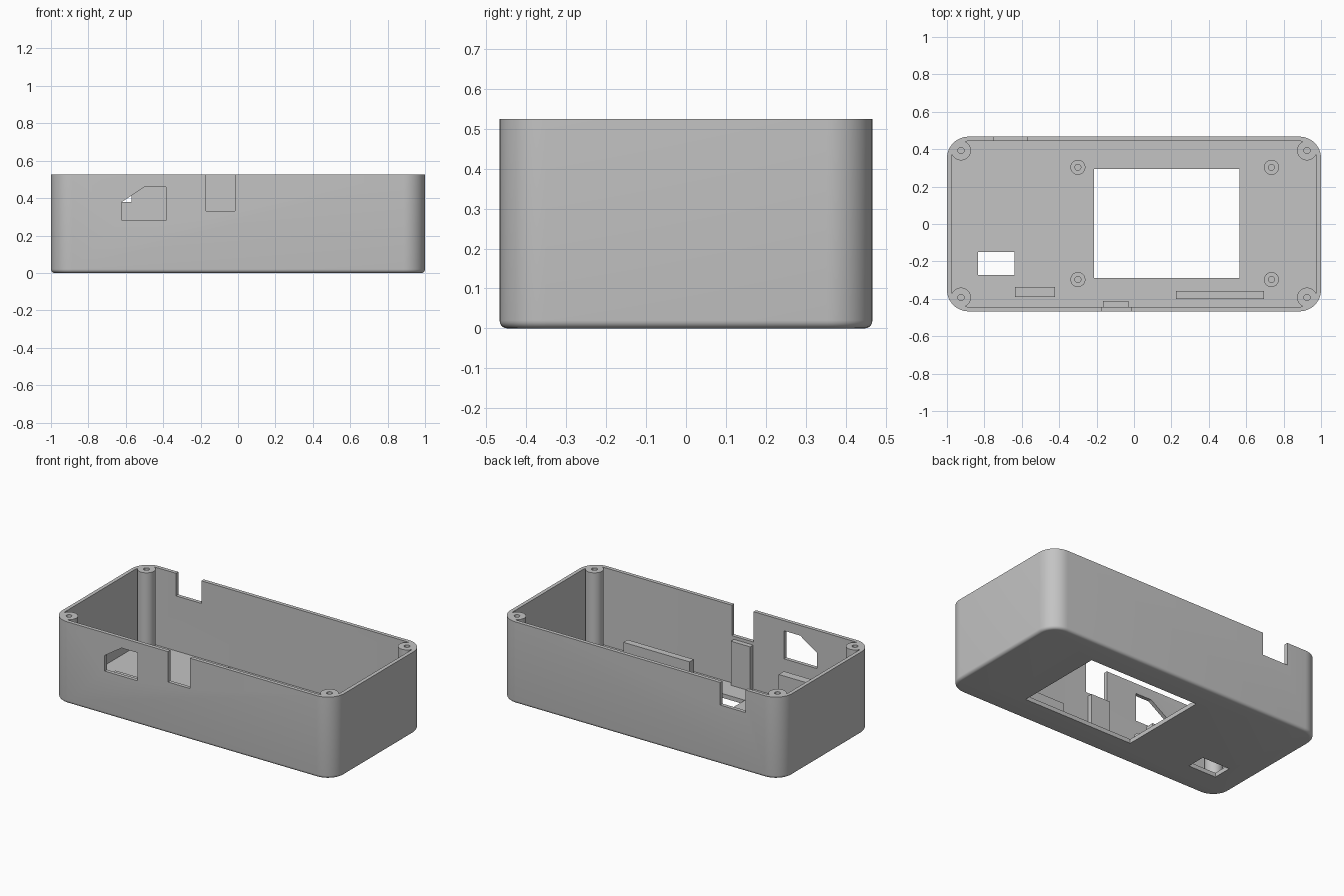
import bpy, bmesh
from math import sin, cos, pi, radians

cube = bpy.data.objects.get("Cube")
if cube:
    bpy.data.objects.remove(cube, do_unlink=True)

HX, HY, H = 1.0, 0.467, 0.525      # half length, half width, height
WALL, FLOOR, CORNER, EDGE = 0.024, 0.027, 0.115, 0.02

grey = bpy.data.materials.new("plastic grey")
grey.use_nodes = True
grey.diffuse_color = (0.55, 0.55, 0.55, 1)
grey.node_tree.nodes["Principled BSDF"].inputs["Base Color"].default_value = (0.55, 0.55, 0.55, 1)


def finish(name, bm):
    bmesh.ops.recalc_face_normals(bm, faces=bm.faces)
    mesh = bpy.data.meshes.new(name)
    bm.to_mesh(mesh)
    bm.free()
    mesh.materials.append(grey)
    obj = bpy.data.objects.new(name, mesh)
    bpy.context.collection.objects.link(obj)
    return obj


def loft(name, rings):
    """Skin a stack of equal point rings and cap both ends."""
    bm = bmesh.new()
    loops = [[bm.verts.new(p) for p in ring] for ring in rings]
    n = len(loops[0])
    for a, b in zip(loops, loops[1:]):
        for i in range(n):
            j = (i + 1) % n
            bm.faces.new((a[i], a[j], b[j], b[i]))
    bm.faces.new(loops[0])
    bm.faces.new(loops[-1])
    return finish(name, bm)


def rounded(inset, z, steps=12):
    r = CORNER - inset
    pts = []
    for q, (sx, sy) in enumerate([(1, 1), (-1, 1), (-1, -1), (1, -1)]):
        for k in range(steps + 1):
            a = (q + k / steps) * pi / 2
            pts.append((sx * (HX - CORNER) + r * cos(a),
                        sy * (HY - CORNER) + r * sin(a), z))
    return pts


def circle(x, y, r, z, n=32):
    return [(x + r * cos(2 * pi * i / n), y + r * sin(2 * pi * i / n), z) for i in range(n)]


def box(name, x0, x1, y0, y1, z0, z1):
    return loft(name, [[(x0, y0, z), (x1, y0, z), (x1, y1, z), (x0, y1, z)] for z in (z0, z1)])


def combine(target, tool, operation):
    mod = target.modifiers.new(operation, 'BOOLEAN')
    mod.operation, mod.object, mod.solver = operation, tool, 'EXACT'
    bpy.context.view_layer.objects.active = target
    bpy.ops.object.modifier_apply(modifier=mod.name)
    bpy.data.objects.remove(tool, do_unlink=True)


# Open tray with a softened bottom edge
rings = []
for k in range(6):
    a = k / 5 * pi / 2
    rings.append(rounded(EDGE * (1 - sin(a)), EDGE * (1 - cos(a))))
rings += [rounded(0, H), rounded(WALL, H), rounded(WALL, FLOOR)]
case = loft("case_shell", rings)

# Screw pillars in the corners, with blind holes
corners = [(sx * 0.925, sy * 0.393) for sx in (-1, 1) for sy in (-1, 1)]
for x, y in corners:
    combine(case, loft("pillar", [circle(x, y, 0.053, z) for z in (0.013, H)]), 'UNION')
for x, y in corners:
    combine(case, loft("pilot_hole", [circle(x, y, 0.017, z, 20) for z in (0.3, H + 0.1)]), 'DIFFERENCE')

# Display window, floor slot, front and back notches
for cut in [(-0.215, 0.563, -0.29, 0.295, -0.1, 0.1),
            (-0.835, -0.638, -0.273, -0.15, -0.1, 0.1),
            (-0.17, -0.015, -0.6, -0.425, 0.33, 0.7),
            (-0.75, -0.57, 0.42, 0.6, 0.38, 0.7)]:
    combine(case, box("cutter", *cut), 'DIFFERENCE')

# Five-sided socket opening in the front wall
outline = [(-0.62, 0.28), (-0.385, 0.28), (-0.385, 0.46), (-0.5, 0.46), (-0.62, 0.38)]
combine(case, loft("cutter", [[(x, y, z) for x, z in outline] for y in (-0.6, -0.425)]), 'DIFFERENCE')

parts = [case]

# Ribs and the upright plate behind the front notch
parts.append(box("long_rib", 0.225, 0.695, -0.4, -0.357, 0.015, 0.13))
parts.append(box("socket_rib", -0.635, -0.422, -0.39, -0.337, 0.015, 0.23))
parts.append(box("upright_plate", -0.167, -0.03, -0.45, -0.412, 0.015, 0.31))

# Short hollow standoffs around the window
for x in (-0.3, 0.735):
    for y in (-0.297, 0.303):
        side = ("left" if x > 0 else "right") + ("_back" if y > 0 else "_front")
        profile = [(0.04, 0.015), (0.04, 0.08), (0.016, 0.08), (0.016, 0.03)]
        parts.append(loft("standoff_" + side, [circle(x, y, r, z) for r, z in profile]))

# Smooth the rounded faces, keep hard edges
bpy.ops.object.select_all(action='DESELECT')
for obj in parts:
    obj.select_set(True)
bpy.context.view_layer.objects.active = case
bpy.ops.object.shade_smooth_by_angle(angle=radians(30))
